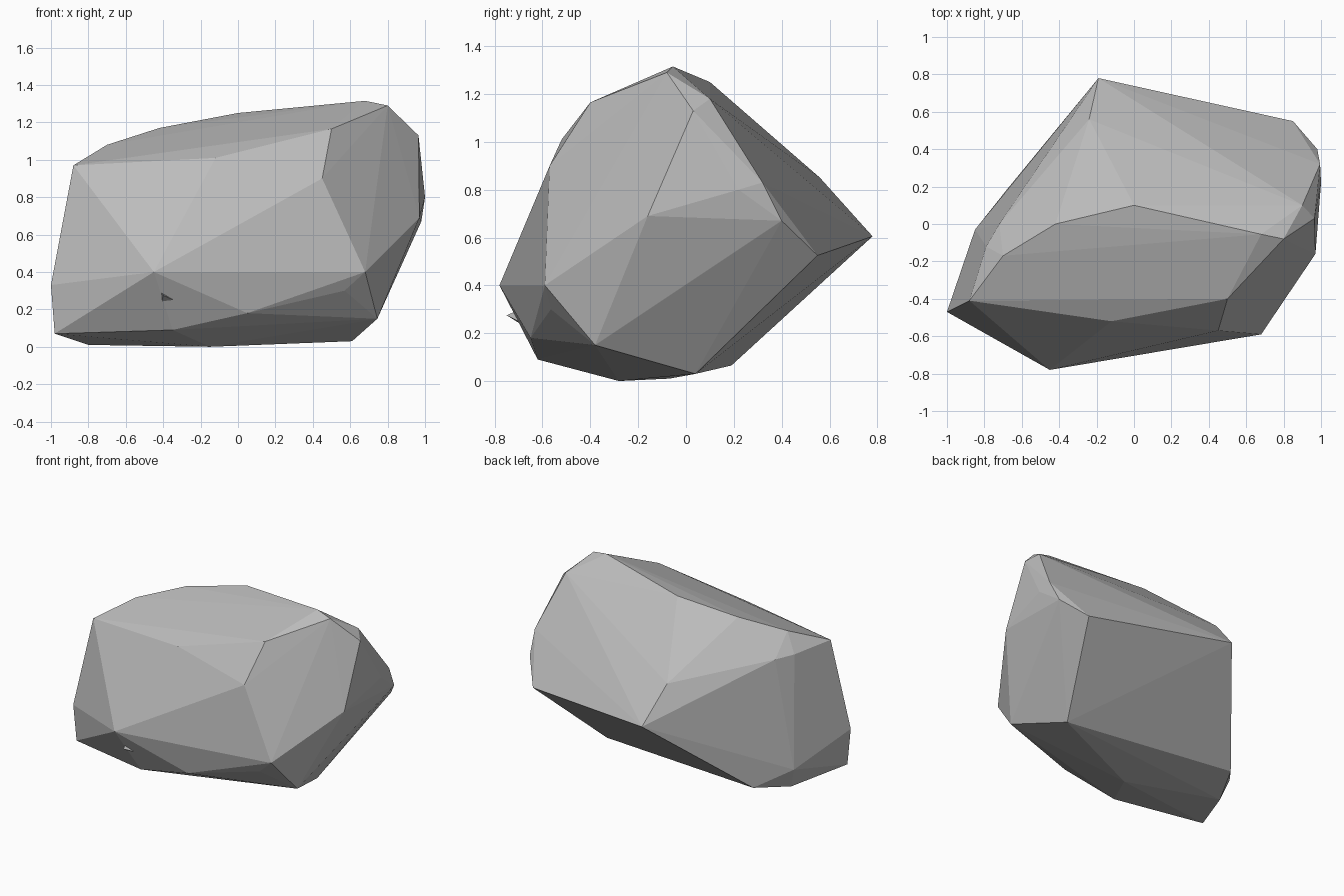
import bpy
import bmesh
from mathutils import Vector

cube = bpy.data.objects.get("Cube")
if cube:
    bpy.data.objects.remove(cube, do_unlink=True)

stone = bpy.data.materials.new("stone_grey")
stone.use_nodes = True
stone.diffuse_color = (0.5, 0.5, 0.5, 1)
stone.node_tree.nodes["Principled BSDF"].inputs["Base Color"].default_value = (0.5, 0.5, 0.5, 1)


def hull_object(name, corners):
    """Faceted solid wrapped around a handful of corner points."""
    bm = bmesh.new()
    for c in corners:
        bm.verts.new(c)
    bmesh.ops.convex_hull(bm, input=bm.verts)
    bmesh.ops.delete(bm, geom=[v for v in bm.verts if not v.link_faces], context='VERTS')
    # merge nearly flat neighbours into broad facets
    bmesh.ops.dissolve_limit(bm, angle_limit=0.02, verts=bm.verts, edges=bm.edges)
    bmesh.ops.recalc_face_normals(bm, faces=bm.faces)
    mesh = bpy.data.meshes.new(name)
    bm.to_mesh(mesh)
    bm.free()
    mesh.materials.append(stone)
    ob = bpy.data.objects.new(name, mesh)
    bpy.context.collection.objects.link(ob)
    return ob


# corners grouped by the part of the rock they shape
crest = [(.80, -.08, 1.29), (.68, -.055, 1.315), (0, .10, 1.25), (-.42, 0, 1.17),
         (.90, .10, 1.18), (.965, .03, 1.13), (.50, -.40, 1.165), (-.12, -.52, 1.01),
         (-.57, -.12, 1.10), (-.70, -.17, 1.08)]
front = [(-.45, -.78, .40), (.68, -.59, .40), (.45, -.57, .90), (-.88, -.41, .97),
         (.57, -.565, .30)]
left_end = [(.97, -.16, .69), (.98, .40, .67), (.995, .32, .83), (1.0, .22, .80)]
back = [(-.19, .78, .605), (.85, .55, .525), (-.24, .56, .85)]
right_end = [(-1, -.47, .33), (-.98, -.46, .07), (-.79, -.12, .95), (-.72, 0, .94),
             (-.85, -.03, .16)]
underside = [(.745, -.38, .15), (.61, .04, .03), (-.675, .19, .065), (-.80, -.07, .01),
             (-.15, -.28, 0), (.05, -.65, .18), (-.35, -.62, .09)]

hull_object("rock", crest + front + left_end + back + right_end + underside)

# small chip standing out of the lower front
tip = Vector((-.40, -.75, .275))
hull_object("chip", [tip, tip + Vector((-.02, .07, .03)), tip + Vector((.09, .08, -.04)),
                     tip + Vector((-.01, .08, -.05))])
